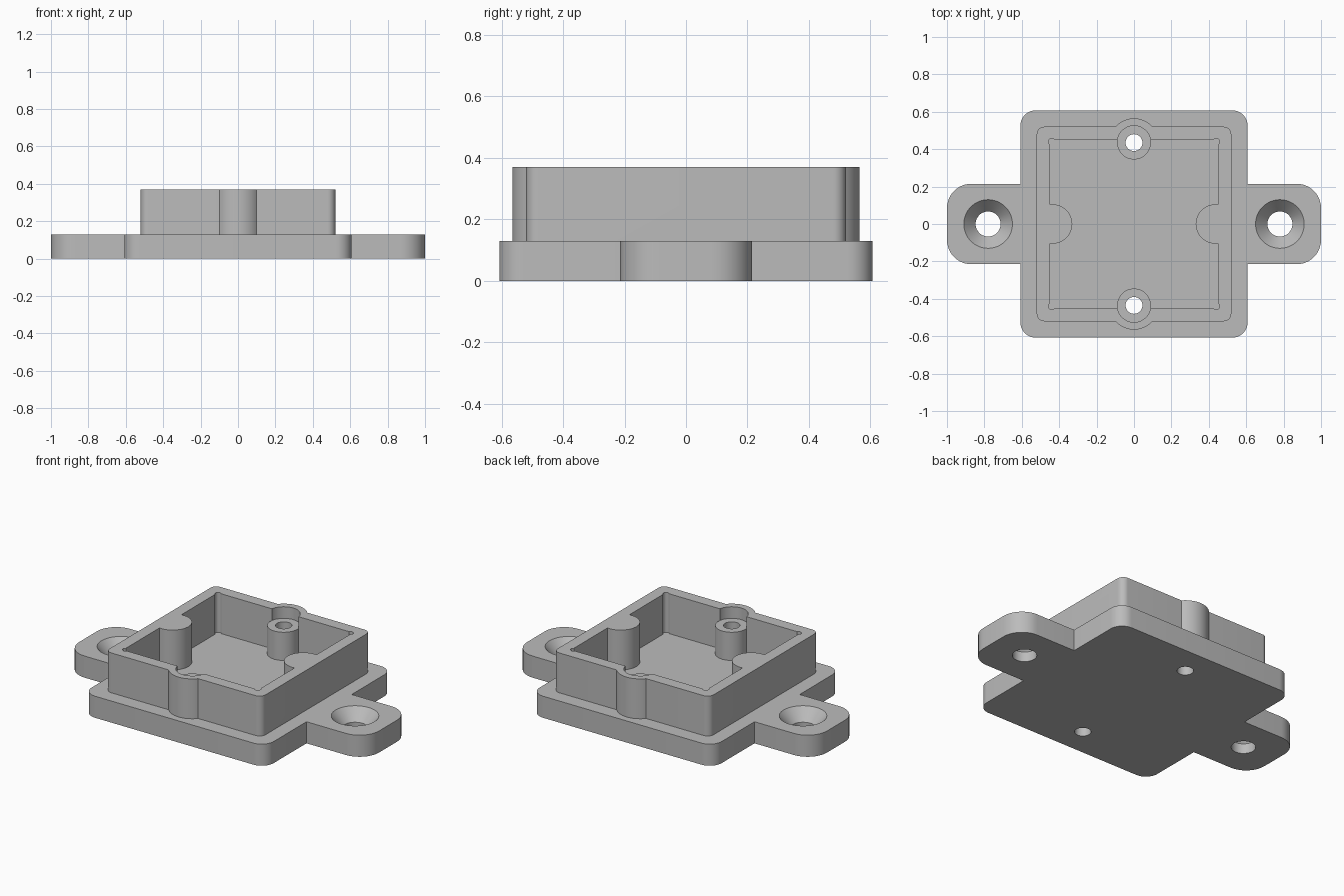
import bpy
import bmesh
from math import cos, sin, pi

old = bpy.data.objects.get("Cube")
if old:
    bpy.data.objects.remove(old, do_unlink=True)

grey = bpy.data.materials.new("plain grey")
grey.use_nodes = True
colour = (0.5, 0.5, 0.5, 1)
grey.diffuse_color = colour
grey.node_tree.nodes["Principled BSDF"].inputs["Base Color"].default_value = colour


def arc(cx, cy, r, start, end, steps):
    return [(cx + r * cos(start + (end - start) * i / steps),
             cy + r * sin(start + (end - start) * i / steps))
            for i in range(steps + 1)]


def circle(cx, cy, r):
    return arc(cx, cy, r, 0, 2 * pi, 64)[:-1]


def rounded_rect(hx, hy, r):
    corners = ((1, 1), (-1, 1), (-1, -1), (1, -1))
    points = []
    for i, (sx, sy) in enumerate(corners):
        points += arc(sx * (hx - r), sy * (hy - r), r, i * pi / 2, (i + 1) * pi / 2, 10)
    return points


def loft(name, sections):
    """Solid through stacked outlines, each given as (points, z)."""
    bm = bmesh.new()
    rings = [[bm.verts.new((x, y, z)) for x, y in pts] for pts, z in sections]
    n = len(rings[0])
    for low, high in zip(rings, rings[1:]):
        for i in range(n):
            j = (i + 1) % n
            bm.faces.new((low[i], low[j], high[j], high[i]))
    bm.faces.new(rings[0][::-1])
    bm.faces.new(rings[-1])
    mesh = bpy.data.meshes.new(name)
    bm.to_mesh(mesh)
    bm.free()
    mesh.materials.append(grey)
    obj = bpy.data.objects.new(name, mesh)
    bpy.context.collection.objects.link(obj)
    return obj


def prism(name, points, z0, z1):
    return loft(name, [(points, z0), (points, z1)])


def combine(target, tool, operation):
    mod = target.modifiers.new(operation.lower(), "BOOLEAN")
    mod.operation = operation
    mod.solver = "EXACT"
    mod.object = tool
    bpy.context.view_layer.objects.active = target
    bpy.ops.object.modifier_apply(modifier=mod.name)
    bpy.data.objects.remove(tool, do_unlink=True)


PLATE, RIM, PILLAR = 0.13, 0.37, 0.30
BOSS_Y, EAR_X, CAVITY = 0.435, 0.78, 0.45

# Base plate with a strip that forms both mounting ears
housing = prism("housing", rounded_rect(0.607, 0.607, 0.08), 0, PLATE)
combine(housing, prism("ears", rounded_rect(1, 0.215, 0.13), 0, PLATE), "UNION")

# Raised box with a rounded bulge at front and back
combine(housing, prism("box", rounded_rect(0.52, 0.52, 0.04), 0.05, RIM), "UNION")
for s in (-1, 1):
    combine(housing, prism("bulge", circle(0, s * BOSS_Y, 0.13), 0.05, RIM), "UNION")

# Cavity with relieved corners
square = [(-CAVITY, -CAVITY), (CAVITY, -CAVITY), (CAVITY, CAVITY), (-CAVITY, CAVITY)]
combine(housing, prism("cavity", square, PLATE, 0.5), "DIFFERENCE")
for sx in (-1, 1):
    for sy in (-1, 1):
        relief = prism("relief", circle(sx * 0.44, sy * 0.44, 0.018), PLATE, 0.5)
        combine(housing, relief, "DIFFERENCE")

for s in (-1, 1):
    # Half-round post on each side wall
    turn = pi / 2 if s > 0 else -pi / 2
    post = arc(s * 0.435, 0, 0.105, turn, turn + pi, 32)
    post += [(s * 0.485, -s * 0.105), (s * 0.485, s * 0.105)]
    combine(housing, prism("side_post", post, 0.08, RIM), "UNION")

    # Screw pillar below a round pocket in the wall
    y = s * BOSS_Y
    combine(housing, prism("pocket", circle(0, y, 0.09), PILLAR, 0.5), "DIFFERENCE")
    combine(housing, prism("pillar", circle(0, y, 0.09), 0.08, PILLAR), "UNION")
    combine(housing, prism("screw_hole", circle(0, y, 0.045), -0.1, 0.5), "DIFFERENCE")

    # Countersunk ear hole
    wide, narrow = circle(s * EAR_X, 0, 0.13), circle(s * EAR_X, 0, 0.067)
    sink = loft("countersink", [(narrow, -0.1), (narrow, 0.06), (wide, PLATE), (wide, 0.2)])
    combine(housing, sink, "DIFFERENCE")

# Smooth curved walls, crisp edges
bpy.ops.object.select_all(action="DESELECT")
housing.select_set(True)
bpy.context.view_layer.objects.active = housing
bpy.ops.object.shade_smooth_by_angle(angle=pi / 6)
